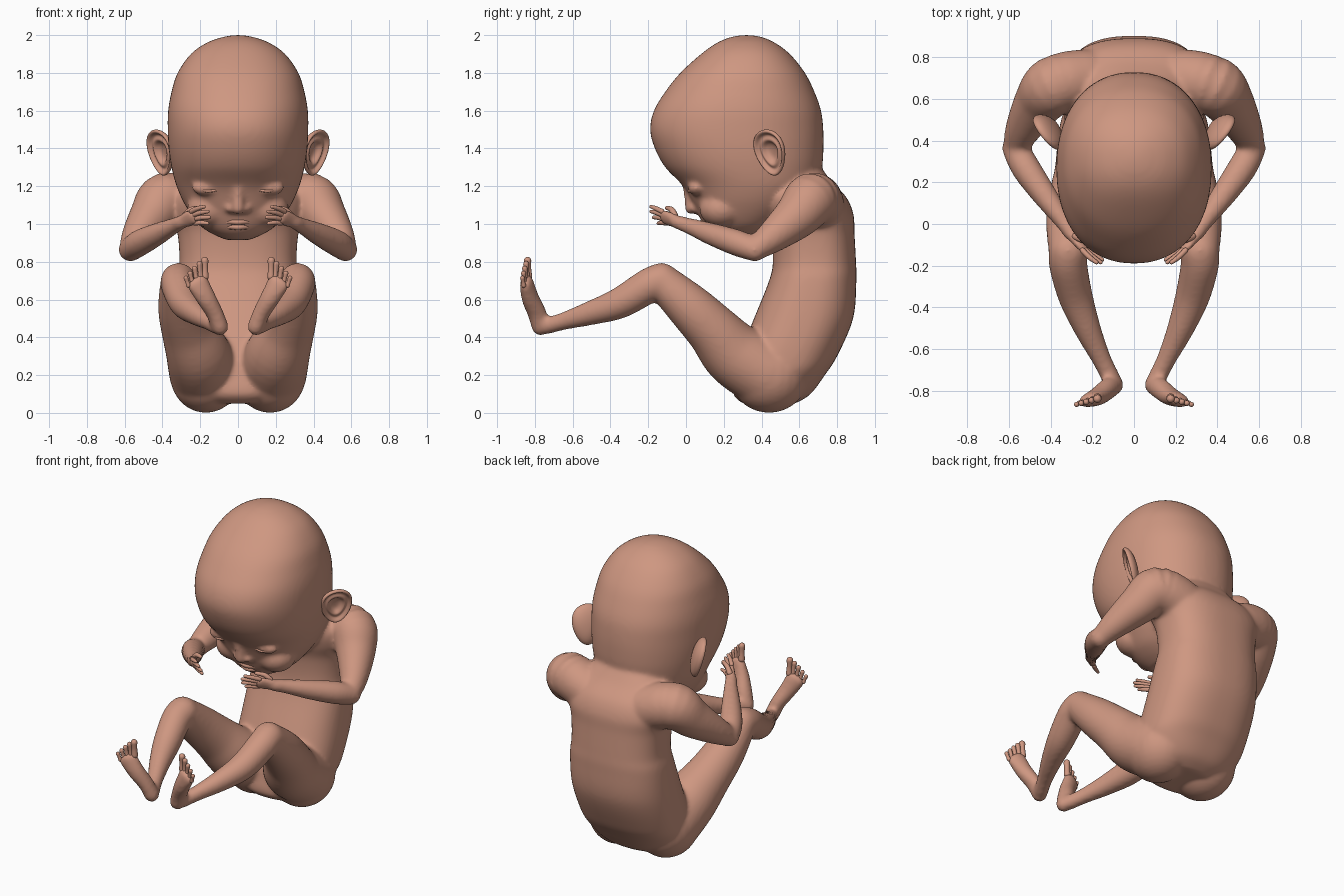
import bpy, bmesh, math
from mathutils import Vector as V, Matrix

if "Cube" in bpy.data.objects:
    bpy.data.objects.remove(bpy.data.objects["Cube"])

skin = bpy.data.materials.new("warm skin")
skin.diffuse_color = (0.62, 0.31, 0.22, 1)
skin.use_nodes = True
skin.node_tree.nodes["Principled BSDF"].inputs["Base Color"].default_value = skin.diffuse_color


def spline(rows, steps=6):
    """Catmull-Rom through rows of numbers."""
    out = []
    n = len(rows)
    for i in range(n - 1):
        a, b, c, d = (rows[max(i - 1, 0)], rows[i], rows[i + 1], rows[min(i + 2, n - 1)])
        for k in range(steps):
            t = k / steps
            out.append([0.5 * (2 * q + (r - p) * t + (2 * p - 5 * q + 4 * r - s) * t * t
                        + (3 * q - p - 3 * r + s) * t ** 3) for p, q, r, s in zip(a, b, c, d)])
    return out + [list(rows[-1])]


def skin_rings(bm, rings):
    vs = [[bm.verts.new(p) for p in r] for r in rings]
    n = len(vs[0])
    for a, b in zip(vs, vs[1:]):
        for j in range(n):
            bm.faces.new((a[j], a[(j + 1) % n], b[(j + 1) % n], b[j]))
    bm.faces.new(vs[0][::-1])
    bm.faces.new(vs[-1])


def tube(bm, pts, side=(1, 0, 0), seg=20, steps=5):
    """Round-ended limb; each point is x, y, z, half width, half thickness."""
    rows = spline([p if len(p) == 5 else (*p, p[3]) for p in pts], steps)
    P = [V(r[:3]) for r in rows]
    rings = []
    last = len(P) - 1
    for i, r in enumerate(rows):
        t = (P[min(i + 1, last)] - P[max(i - 1, 0)]).normalized()
        w = V(side)
        w = (w - t * w.dot(t)).normalized()
        n = t.cross(w)

        def ring(off, k):
            return [P[i] + t * off + (w * r[3] * math.cos(a) + n * r[4] * math.sin(a)) * k
                    for a in (2 * math.pi * j / seg for j in range(seg))]
        caps = [math.radians(d) for d in (80, 60, 40, 20)]
        m = min(r[3], r[4])
        if i == 0:
            rings += [ring(-m * math.sin(c), math.cos(c)) for c in caps]
        rings.append(ring(0, 1))
        if i == last:
            rings += [ring(m * math.sin(c), math.cos(c)) for c in caps[::-1]]
    skin_rings(bm, rings)


def slices(bm, rows, power, seg=64):
    """Stack of level sections; each row is z, front y, back y, half width."""
    rings = []
    for z, f, b, w in spline(rows):
        r = []
        for j in range(seg):
            a = 2 * math.pi * j / seg
            c, s = math.cos(a), math.sin(a)
            e = 2 / power
            r.append(V((w * math.copysign(abs(c) ** e, c),
                        (f + b) / 2 + (b - f) / 2 * math.copysign(abs(s) ** e, s), z)))
        rings.append(r)
    skin_rings(bm, rings)


def blob(bm, c, r):
    bmesh.ops.create_uvsphere(bm, u_segments=24, v_segments=16, radius=1,
                              matrix=Matrix.Translation(c) @ Matrix.Diagonal((*r, 1)))


def finish(name, bm):
    bmesh.ops.recalc_face_normals(bm, faces=bm.faces[:])
    for f in bm.faces:
        f.smooth = True
    me = bpy.data.meshes.new(name)
    bm.to_mesh(me)
    bm.free()
    me.materials.append(skin)
    ob = bpy.data.objects.new(name, me)
    bpy.context.collection.objects.link(ob)
    return ob


body = bmesh.new()
# head
slices(body, [(.915, .19, .36, .06), (.95, .13, .43, .14), (1.0, .09, .50, .21), (1.1, .04, .62, .28),
              (1.2, -.015, .69, .325), (1.3, -.11, .72, .352), (1.4, -.165, .728, .367),
              (1.5, -.19, .727, .372), (1.6, -.17, .715, .37), (1.7, -.11, .68, .352),
              (1.8, -.03, .63, .32), (1.9, .08, .55, .25), (1.96, .165, .47, .165),
              (1.99, .24, .40, .08), (2.0, .30, .34, .02)], 2.2)
# nose and eyelids
tube(body, [(0, .01, 1.2, .028), (0, .02, 1.13, .03), (0, .028, 1.085, .036)])
for s in (1, -1):
    blob(body, (s * .04, .055, 1.08), (.03, .035, .024))
    blob(body, (s * .165, .055, 1.19), (.08, .045, .04))
    blob(body, (s * .15, .19, 1.08), (.12, .12, .10))
# torso
slices(body, [(.05, .30, .58, .16), (.1, .25, .66, .25), (.2, .26, .735, .32), (.3, .28, .80, .335),
              (.5, .36, .885, .335), (.7, .44, .902, .325), (.8, .46, .90, .31), (.95, .45, .892, .32),
              (1.05, .42, .887, .35), (1.14, .40, .85, .34), (1.22, .41, .775, .27),
              (1.3, .41, .715, .19)], 2.5)

for s in (1, -1):
    def side(pts):
        return [(s * p[0], *p[1:]) for p in pts]
    # buttock, thigh and shin
    blob(body, (s * .17, .44, .2), (.19, .21, .2))
    tube(body, side([(.18, .42, .21, .185), (.21, .26, .31, .172), (.265, .14, .44, .142),
                     (.30, .02, .56, .124), (.315, -.12, .69, .097)]), seg=28)
    tube(body, side([(.315, -.13, .70, .095), (.315, -.2, .672, .092), (.28, -.35, .582, .083),
                     (.22, -.51, .527, .064), (.155, -.65, .485, .047), (.11, -.74, .46, .045)]), seg=28)
    # foot
    lat = (s * .85, -.25, -.45)
    tube(body, side([(.095, -.77, .455, .046, .048), (.125, -.79, .53, .046, .052),
                     (.17, -.825, .61, .054, .046), (.215, -.845, .69, .062, .034)]), lat)
    # shoulder, upper arm and forearm
    tube(body, side([(.24, .70, 1.10, .14), (.38, .665, 1.13, .145), (.455, .585, 1.04, .122),
                     (.53, .46, .935, .088), (.565, .375, .872, .064)]), seg=28)
    tube(body, side([(.57, .365, .865, .064), (.52, .27, .90, .07), (.43, .14, .945, .06),
                     (.34, .015, .99, .043), (.30, -.045, 1.01, .038)]), seg=28)
    # palm
    up = (s * .25, -.35, .9)
    tube(body, side([(.30, -.045, 1.01, .036, .03), (.265, -.085, 1.026, .046, .025),
                     (.235, -.12, 1.036, .044, .02)]), up)

ob = finish("body", body)
rm = ob.modifiers.new("merge", 'REMESH')
rm.mode = 'VOXEL'
rm.voxel_size = 0.0115
rm.use_smooth_shade = True
sm = ob.modifiers.new("soften", 'SMOOTH')
sm.factor = 0.5
sm.iterations = 14

# lips
bm = bmesh.new()
for z, y, w in ((1.012, .088, .085), (.985, .102, .075)):
    tube(bm, [(-w, y + .028, z - .008, .006), (-w * .5, y + .008, z, .013), (0, y, z - .002, .015),
              (w * .5, y + .008, z, .013), (w, y + .028, z - .008, .006)], (0, 0, 1), 12)
finish("lips", bm)

for s, tag in ((1, "right"), (-1, "left")):
    # closed eye line
    bm = bmesh.new()
    tube(bm, [(s * .095, .03, 1.185, .005), (s * .13, .018, 1.176, .007), (s * .175, .02, 1.175, .007),
              (s * .235, .06, 1.192, .005)], (0, 0, 1), 10)
    finish(tag + "_eyelid", bm)

    # fingers and thumb
    bm = bmesh.new()
    u = V((s * .25, -.35, .9)).normalized()
    d = V((-s * .72, -.62, .18)).normalized()
    for i, length in enumerate((.085, .108, .112, .098)):
        k = i - 1.5
        a = V((s * .238, -.115, 1.036)) + u * k * .023
        e = (d + u * k * .1).normalized()
        curl = V((0, .008, -.006))
        tube(bm, [(*a, .0135), (*(a + e * length * .5), .0125), (*(a + e * length + curl), .0095)], u, 12)
    a = V((s * .28, -.06, 1.045))
    tube(bm, [(*a, .018), (*(a + V((-s * .03, -.015, .03))), .015),
              (*(a + V((-s * .075, -.04, .04))), .011)], u, 12)
    finish(tag + "_fingers", bm)

    # toes
    bm = bmesh.new()
    lat = V((s * .85, -.25, -.45)).normalized()
    fwd = V((s * .40, -.10, .9)).normalized()
    for i, (length, r) in enumerate(((.085, .02), (.08, .0155), (.068, .0145), (.055, .0135), (.042, .0125))):
        a = V((s * .214, -.845, .70)) + lat * (-.046 + i * .0255)
        e = (fwd + lat * (i - 2) * .08 - V((s * .25, 0, 0))).normalized()
        tube(bm, [(*a, r), (*(a + e * length * .5), r * .85), (*(a + e * length), r)], lat, 12)
    finish(tag + "_toes", bm)

    # ear: dished rings around its own axes
    bm = bmesh.new()
    c = V((s * .405, .45, 1.38))
    hi = V((s * .16, -.24, 1)).normalized()
    out = V((s * .62, .78, 0))
    out = (out - hi * out.dot(hi)).normalized()
    nrm = hi.cross(out) * -s
    if nrm.x * s < 0:
        nrm = -nrm
    rings = []
    for rho, off in ((.1, -.04), (.5, -.036), (.85, -.02), (.98, -.002), (1, .01), (.95, .02), (.86, .018),
                     (.76, -.002), (.66, .0), (.56, .01), (.46, .002), (.36, -.018), (.1, -.022)):
        ring = []
        for j in range(40):
            t = 2 * math.pi * j / 40
            wid = .098 * (1 + .22 * math.sin(t))
            ring.append(c + hi * .128 * rho * math.sin(t) + out * wid * rho * math.cos(t) + nrm * off)
        rings.append(ring)
    skin_rings(bm, rings)
    ear = finish(tag + "_ear", bm)
    ear.modifiers.new("round", 'SUBSURF').levels = 1
